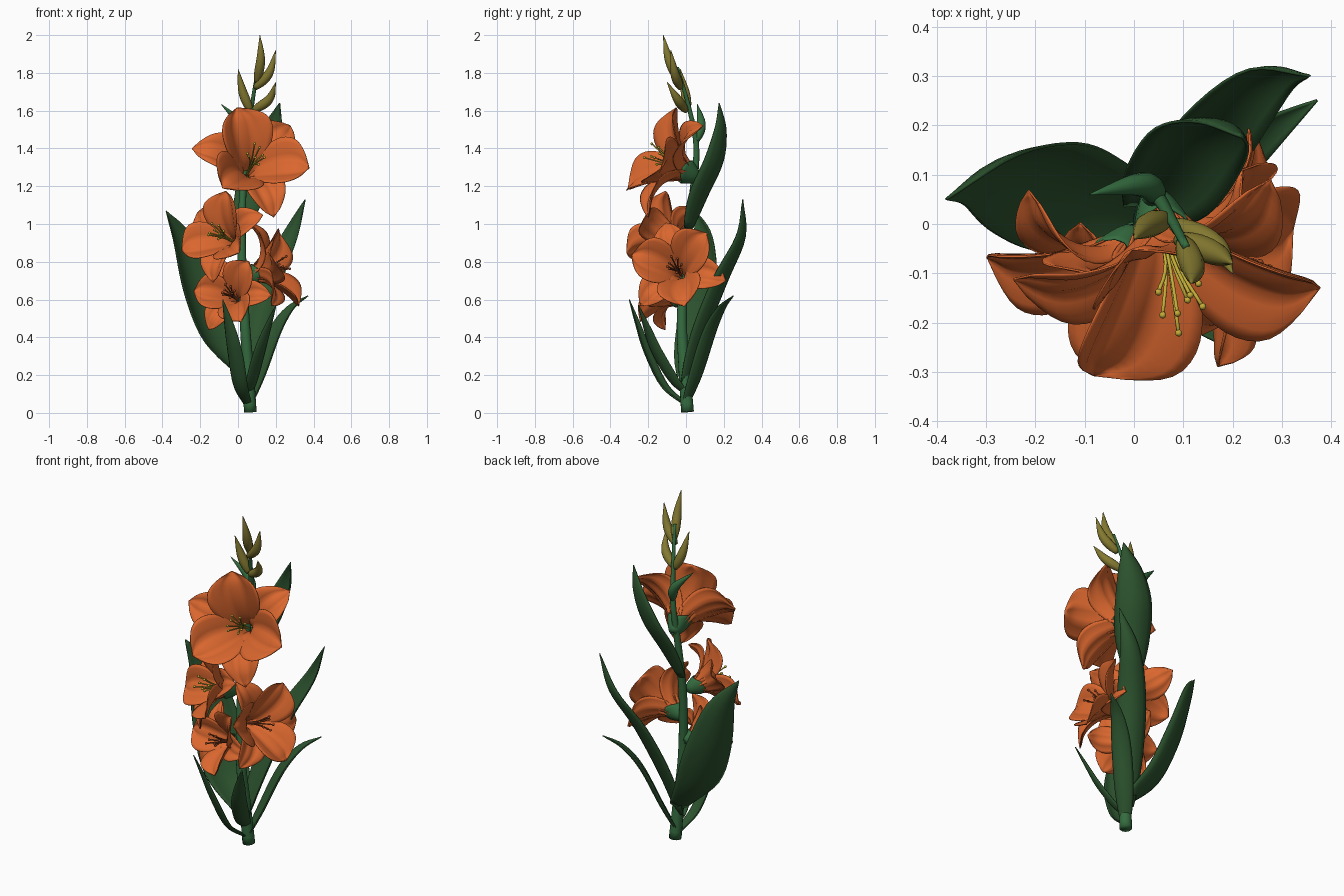
import bpy, bmesh, math
from mathutils import Vector as V

cube = bpy.data.objects.get("Cube")
if cube:
    bpy.data.objects.remove(cube)


def material(name, rgb):
    m = bpy.data.materials.new(name)
    m.use_nodes = True
    m.diffuse_color = (*rgb, 1)
    m.node_tree.nodes["Principled BSDF"].inputs["Base Color"].default_value = (*rgb, 1)
    return m


ORANGE = material("petal orange", (0.70, 0.135, 0.028))
LEAF = material("leaf green", (0.025, 0.085, 0.027))
STEM = material("stem green", (0.035, 0.15, 0.05))
OLIVE = material("bud olive", (0.23, 0.19, 0.03))
YELLOW = material("stamen yellow", (0.55, 0.42, 0.04))
RUST = material("stamen rust", (0.32, 0.07, 0.02))


def spline(points, n):
    """Smooth path of n+1 points through the given points."""
    p = [V(q) for q in points]
    p = [p[0] * 2 - p[1]] + p + [p[-1] * 2 - p[-2]]
    out = []
    for i in range(n + 1):
        x = i / n * (len(p) - 3)
        k = min(int(x), len(p) - 4)
        t = x - k
        a, b, c, d = p[k:k + 4]
        out.append((b * 2 + (c - a) * t + (a * 2 - b * 5 + c * 4 - d) * t * t
                    + (b * 3 - a - c * 3 + d) * t ** 3) / 2)
    return out


def finish(name, bm, mat, thick=0):
    bmesh.ops.recalc_face_normals(bm, faces=bm.faces)
    mesh = bpy.data.meshes.new(name)
    bm.to_mesh(mesh)
    bm.free()
    mesh.materials.append(mat)
    for f in mesh.polygons:
        f.use_smooth = True
    ob = bpy.data.objects.new(name, mesh)
    bpy.context.collection.objects.link(ob)
    if thick:
        mod = ob.modifiers.new("thickness", "SOLIDIFY")
        mod.thickness = thick
        mod.offset = 0


def grid(bm, rows, closed=False):
    rows = [[bm.verts.new(p) for p in row] for row in rows]
    for a, b in zip(rows, rows[1:]):
        for j in range(len(a) - (0 if closed else 1)):
            k = (j + 1) % len(a)
            bm.faces.new((a[j], a[k], b[k], b[j]))
    return rows


def tube(bm, path, radius, sides=10):
    """Round sweep whose radius is a function of the fraction along the path."""
    rows, n = [], len(path) - 1
    for i, p in enumerate(path):
        d = (path[min(i + 1, n)] - path[max(i - 1, 0)]).normalized()
        s = d.cross(V((0.3, 1, 0.1))).normalized()
        t = d.cross(s)
        turn = [2 * math.pi * j / sides for j in range(sides)]
        rows.append([p + (s * math.cos(a) + t * math.sin(a)) * radius(i / n) for a in turn])
    rings = grid(bm, rows, True)
    bm.faces.new(rings[0])
    bm.faces.new(rings[-1])


# Main stem
stem_path = [(0.065, 0.008, 0.005), (0.052, -0.01, 0.25), (0.035, -0.022, 0.5), (0.02, 0, 0.85),
             (0.025, 0.035, 1.15), (0.045, 0.055, 1.4), (0.07, 0.02, 1.6), (0.105, -0.045, 1.83)]
bm = bmesh.new()
tube(bm, spline(stem_path, 40), lambda t: 0.034 - 0.026 * t, 14)
finish("stem", bm, STEM)


# Blade leaves: centre line, direction across the blade, half width
def leaf(name, points, across, half, cup=0.4):
    bm = bmesh.new()
    path, across, rows, n = spline(points, 20), V(across).normalized(), [], 20
    inward = math.copysign(1, across.cross(path[6] - path[4]).z)
    for i, p in enumerate(path):
        d = (path[min(i + 1, n)] - path[max(i - 1, 0)]).normalized()
        side = (across - d * across.dot(d)).normalized()
        normal = side.cross(d) * inward
        w = half * math.sin(math.pi * (0.12 + 0.88 * i / n) ** 0.9) + 0.001
        rows.append([p + side * w * v + normal * w * cup * (v * v - 0.3)
                     for v in [j / 4 - 1 for j in range(9)]])
    grid(bm, rows)
    finish(name, bm, LEAF, 0.006)


leaf("wide_side_leaf", [(0.03, 0.01, 0.2), (-0.12, 0.055, 0.38), (-0.22, 0.095, 0.63),
                        (-0.3, 0.1, 0.9), (-0.38, 0.05, 1.07)], (1, 1, 0), 0.13)
leaf("tall_back_leaf", [(0.05, 0, 0.15), (0.1, 0.08, 0.4), (0.18, 0.20, 0.7),
                        (0.28, 0.3, 0.93), (0.355, 0.30, 1.13)], (1, -0.55, 0), 0.08, 0.5)
leaf("upper_back_leaf", [(0.025, 0.025, 0.98), (0.08, 0.09, 1.15), (0.14, 0.17, 1.33),
                         (0.19, 0.195, 1.5), (0.22, 0.175, 1.64)], (1, -0.55, 0), 0.1, 0.5)
leaf("low_back_leaf", [(0.06, 0, 0.04), (0.12, 0.06, 0.2), (0.20, 0.13, 0.42),
                       (0.28, 0.19, 0.55), (0.37, 0.25, 0.62)], (1, -1, 0), 0.052)
leaf("low_front_leaf", [(0.05, 0, 0.04), (0.01, -0.12, 0.14), (-0.02, -0.21, 0.32),
                        (-0.05, -0.26, 0.47), (-0.08, -0.30, 0.6)], (1, -0.5, 0), 0.043)
leaf("low_corner_leaf", [(0.06, 0, 0.1), (0.08, -0.07, 0.17), (0.12, -0.16, 0.32),
                         (0.16, -0.21, 0.45), (0.2, -0.25, 0.57)], (1, 1, 0), 0.042)


# Closed buds and green sheaths
def pod(name, points, radius, mat):
    bm = bmesh.new()
    tube(bm, spline(points, 12),
         lambda t: radius * math.sin(math.pi * (0.1 + 0.9 * t) ** 0.75) + 0.001, 12)
    finish(name, bm, mat)


for i, (base, middle, tip) in enumerate([
        ((0.065, 0.01, 1.6), (0.025, -0.005, 1.7), (0, -0.03, 1.82)),
        ((0.08, 0, 1.6), (0.165, -0.045, 1.66), (0.2, -0.1, 1.75)),
        ((0.09, -0.03, 1.72), (0.165, -0.06, 1.8), (0.2, -0.08, 1.92)),
        ((0.1, -0.035, 1.75), (0.12, -0.09, 1.87), (0.116, -0.12, 2.0))]):
    pod(f"bud_{i + 1}", (base, middle, tip), 0.025, OLIVE)
    pod(f"bud_sheath_{i + 1}", (base, V(base).lerp(V(middle), 0.3), V(base).lerp(V(middle), 0.7)),
        0.018, STEM)
pod("top_small_leaf", ((0.05, 0.055, 1.44), (0.015, 0.08, 1.53), (-0.09, 0.06, 1.635)), 0.026, STEM)


# Open flowers: three cupped inner petals over three recurved outer ones
INNER = [(0.015, 0, 0), (0.05, 0.1, 0), (0.13, 0.19, 0), (0.22, 0.245, 0), (0.29, 0.25, 0)]
OUTER = [(0.015, 0, 0), (0.05, 0.09, 0), (0.14, 0.165, 0), (0.24, 0.185, 0), (0.33, 0.145, 0)]


def flower(name, base, axis, size, first_angle, stamen_mat):
    base, axis = V(base), V(axis).normalized()
    right = V((0, 0, 1)).cross(axis).normalized()
    up = axis.cross(right)

    def around(angle):
        return right * math.cos(angle) + up * math.sin(angle)

    bm = bmesh.new()
    for k in range(6):
        angle = math.radians(first_angle + 60 * k)
        radial, side = around(angle), around(angle + math.pi / 2)
        profile, half, cup = (INNER, 0.135, 0.45) if k % 2 == 0 else (OUTER, 0.1, 0.35)
        rows = []
        for i, q in enumerate(spline(profile, 18)):
            u = i / 18
            w = half * math.sin(math.pi * u ** 1.5) ** 0.65 if 0 < u < 1 else 0
            w += 0.022 * (1 - u) + 0.001
            row = []
            for j in range(13):
                v = j / 6 - 1
                lift = w * (cup * (v * v - 0.25) + 0.06 * math.cos(3 * math.pi * v))
                row.append(base + (radial * (q.x - 0.25 * w * v * v) + axis * (q.y + lift)
                                   + side * w * v) * size)
            rows.append(row)
        grid(bm, rows)
    finish(name + "_petals", bm, ORANGE, 0.004)

    # Stamens with round tips
    bm = bmesh.new()
    for k in range(8):
        out = around(k * math.pi / 4 + 0.3)
        tip = base + (axis * (0.22 + 0.035 * (k % 3)) + out * 0.045) * size
        path = spline([base, base + (axis * 0.15 + out * 0.012) * size, tip], 8)
        tube(bm, path, lambda t: 0.004, 6)
        ball = bmesh.ops.create_icosphere(bm, subdivisions=1, radius=0.008)
        bmesh.ops.translate(bm, verts=ball["verts"], vec=tip)
    finish(name + "_stamens", bm, stamen_mat)

    # Open two-lobed sheath around the flower base
    bm = bmesh.new()
    rows = []
    for i in range(7):
        t = i / 6
        ring = [2 * math.pi * j / 16 for j in range(16)]
        rows.append([base + (around(a) * (0.012 + 0.055 * t ** 0.6)
                             + axis * (t * (0.1 + 0.025 * math.cos(2 * a)) - 0.02)) * size
                     for a in ring])
    grid(bm, rows, True)
    finish(name + "_sheath", bm, STEM, 0.004)


flower("top_flower", (0.042, 0.05, 1.25), (0.22, -0.85, 0.47), 1.0, 104, YELLOW)
flower("left_flower", (-0.005, -0.02, 0.895), (-0.57, -0.72, 0.33), 0.78, 88, YELLOW)
flower("right_flower", (0.045, -0.02, 0.72), (0.9, -0.2, 0.3), 0.83, 47, RUST)
flower("low_flower", (0.005, -0.01, 0.59), (-0.35, -0.88, 0.32), 0.67, 60, RUST)
